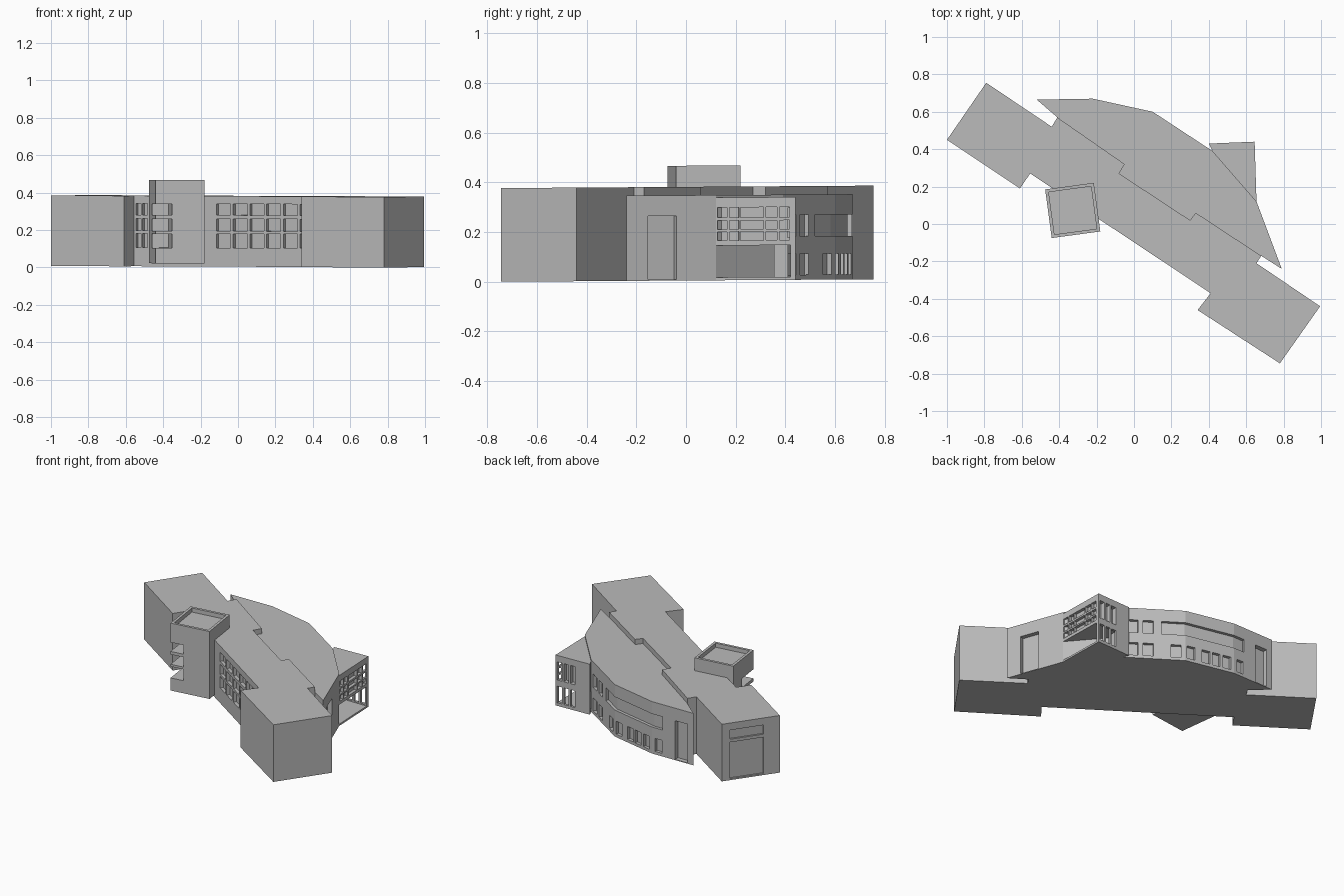
import bpy, bmesh
from mathutils import Vector

cube = bpy.data.objects.get("Cube")
if cube:
    bpy.data.objects.remove(cube, do_unlink=True)

grey = bpy.data.materials.new("plain_grey")
grey.use_nodes = True
grey.diffuse_color = (0.5, 0.5, 0.5, 1)
grey.node_tree.nodes["Principled BSDF"].inputs["Base Color"].default_value = (0.5, 0.5, 0.5, 1)


def add_prism(bm, poly, z0, z1):
    """Extrude a counter-clockwise outline between two heights."""
    low = [bm.verts.new((x, y, z0)) for x, y in poly]
    top = [bm.verts.new((x, y, z1)) for x, y in poly]
    bm.faces.new(low[::-1])
    bm.faces.new(top)
    for i in range(len(poly)):
        j = (i + 1) % len(poly)
        bm.faces.new((low[i], low[j], top[j], top[i]))


def make_object(name, prisms):
    bm = bmesh.new()
    for poly, z0, z1 in prisms:
        add_prism(bm, poly, z0, z1)
    bmesh.ops.recalc_face_normals(bm, faces=bm.faces)
    mesh = bpy.data.meshes.new(name)
    bm.to_mesh(mesh)
    bm.free()
    mesh.materials.append(grey)
    ob = bpy.data.objects.new(name, mesh)
    bpy.context.collection.objects.link(ob)
    return ob


def opening(p, q, t0, t1, z0, z1, depth=0.02):
    """Cutter prism along wall p-q, between fractions t0 and t1."""
    p, q = Vector(p), Vector(q)
    d = q - p
    n = Vector((d.y, -d.x)).normalized()
    a, b = p + d * t0, p + d * t1
    return ([a - n * depth, a + n * 0.02, b + n * 0.02, b - n * depth], z0, z1)


def build(name, poly, z0, z1, cuts=()):
    ob = make_object(name, [(poly, z0, z1)])
    if cuts:
        cutter = make_object(name + "_cutter", cuts)
        cutter.hide_render = True
        mod = ob.modifiers.new("openings", 'BOOLEAN')
        mod.operation, mod.solver, mod.use_self = 'DIFFERENCE', 'EXACT', True
        mod.object = cutter
        graph = bpy.context.evaluated_depsgraph_get()
        mesh = bpy.data.meshes.new_from_object(ob.evaluated_get(graph))
        ob.modifiers.clear()
        ob.data = mesh
        bpy.data.objects.remove(cutter, do_unlink=True)
    # the ground falls very slightly towards the front
    for v in ob.data.vertices:
        v.co.z += 0.005 + 0.0066 * v.co.y
    return ob


rows = [(0.10, 0.175), (0.19, 0.255), (0.275, 0.335)]

# Long bar with stepped ends
bar = [(-1, .45), (-.61, .19), (-.555, .27), (.41, -.37), (.34, -.46), (.78, -.745),
       (.995, -.44), (.655, -.21), (.68, -.17), (.33, .06), (.30, .02), (-.08, .27),
       (-.05, .32), (-.41, .57), (-.44, .52), (-.79, .755)]
front_a, front_b = bar[2], bar[3]
cuts = []
for z0, z1 in rows:
    for i in range(6):
        t = 0.456 + i * 0.0925
        cuts.append(opening(front_a, front_b, t, t + 0.078, z0, z1))
    for t in (0.01, 0.045):
        cuts.append(opening(front_a, front_b, t, t + 0.028, z0, z1))
for z0, z1 in ((0.01, 0.25), (0.27, 0.33)):
    cuts.append(opening(bar[-1], bar[0], 0.14, 0.72, z0, z1, 0.012))
build("main_bar", bar, 0, 0.377, cuts)

# Faceted curved hall at the back
curve = [(.79, -.24), (.655, .12), (.42, .39), (.1, .6), (-.22, .67), (-.52, .665)]
hall = curve + [bar[i] for i in (13, 12, 11, 10, 9, 8)]
cuts = [opening(curve[0], curve[1], .24, .56, 0.005, .26, .03),
        opening(curve[4], curve[5], .56, .86, 0.005, .26, .03)]
lower = {2: (.09, .33, .77), 3: (.03, .34, .55, .77), 4: (.08,)}
for i, starts in lower.items():
    for t in starts:
        cuts.append(opening(curve[i], curve[i + 1], t, t + .16, .02, .105))
for t in lower[2][:2]:
    cuts.append(opening(curve[2], curve[3], t, t + .16, .175, .262))
# long upper window band wrapping three facets
pts = [Vector(p) for p in curve]
band = [pts[2].lerp(pts[3], .62), pts[3], pts[4], pts[4].lerp(pts[5], .26)]
out = Vector((.3, .95))
cuts.append(([p + out * .03 for p in band] + [p - out * .02 for p in band[::-1]], .175, .262))
build("curved_hall", hall, 0, 0.343, cuts)

# Projecting wing with an open porch beneath
wing = [(.655, .12), (.645, .44), (.40, .43), (.42, .39)]
cuts = [([(.38, .08), (.72, .08), (.72, .42), (.38, .42)], .012, .14)]
for z0, z1 in ((.16, .195), (.205, .24), (.252, .293)):
    for t0, t1 in ((.02, .14), (.17, .29), (.31, .60), (.63, .77), (.80, .93)):
        cuts.append(opening(wing[0], wing[1], t0, t1, z0, z1))
for z0, z1 in ((.02, .13), (.17, .29)):
    for t in (.05, .24, .43):
        cuts.append(opening(wing[1], wing[2], t, t + .14, z0, z1, .03))
build("porch_wing", wing, 0, .333, cuts)
build("porch_pier", [(.47, .355), (.49, .355), (.49, .41), (.47, .41)], .005, .145)

# Entrance tower with open corner balconies and a sunken roof
tower = [(-.44, -.075), (-.18, -.04), (-.215, .22), (-.475, .185)]
corner = Vector(tower[0])
side = (Vector(tower[1]) - corner).normalized()
back = (Vector(tower[3]) - corner).normalized()
notch = [corner + side * s + back * b
         for s, b in ((-.03, -.03), (.088, -.03), (.088, .15), (-.03, .15))]
cuts = [(notch, z0, z1) for z0, z1 in rows]
mid = sum((Vector(p) for p in tower), Vector((0, 0))) / 4
cuts.append(([mid.lerp(Vector(p), .87) for p in tower], .435, .5))
build("entrance_tower", tower, .017, .462, cuts)
